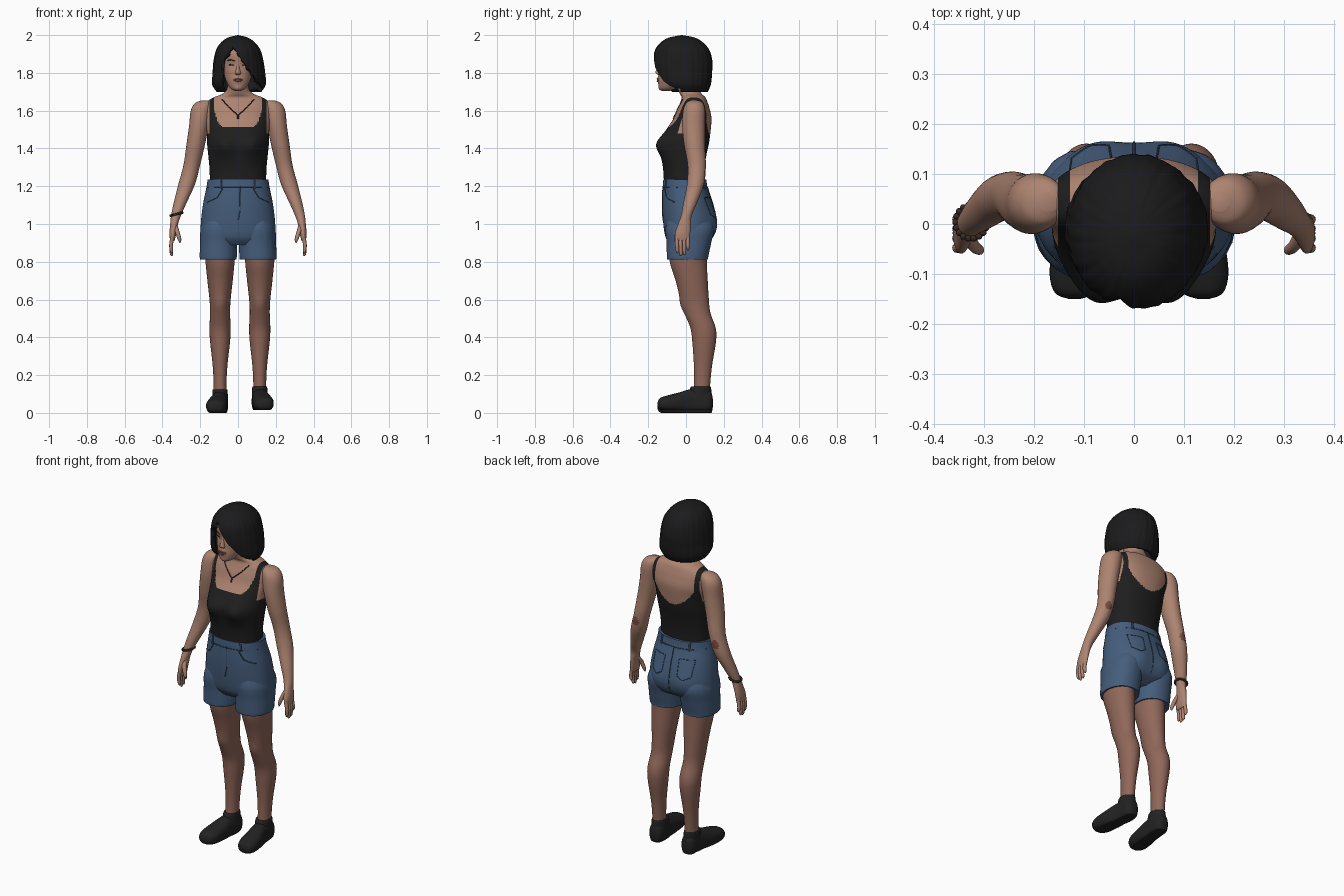
import bpy, bmesh, math
from mathutils import Vector
from mathutils.bvhtree import BVHTree

cube = bpy.data.objects.get("Cube")
if cube:
    bpy.data.objects.remove(cube)


def material(name, color):
    m = bpy.data.materials.new(name)
    m.diffuse_color = (*color, 1)
    m.use_nodes = True
    bsdf = m.node_tree.nodes["Principled BSDF"]
    bsdf.inputs["Base Color"].default_value = (*color, 1)
    bsdf.inputs["Roughness"].default_value = 0.8
    return m


SKIN = material("skin", (0.42, 0.23, 0.165))
LEG_SKIN = material("leg_skin", (0.28, 0.135, 0.1))
ELBOW = material("elbow_red", (0.2, 0.075, 0.055))
BLACK = material("black_cloth", (0.013, 0.013, 0.013))
HAIR = material("black_hair", (0.011, 0.011, 0.012))
DENIM = material("denim", (0.06, 0.11, 0.2))
SEAM = material("denim_seam", (0.03, 0.055, 0.105))
SHOE = material("shoe_black", (0.016, 0.016, 0.016))
LIPS = material("lips", (0.27, 0.1, 0.085))
DARK = material("dark_brown", (0.04, 0.022, 0.016))


def spline(keys, sub):
    """Smooth path through key rings (Catmull-Rom)."""
    k = [Vector(v) for v in keys]
    k = [k[0]] + k + [k[-1]]
    out = []
    for a, b, c, d in zip(k, k[1:], k[2:], k[3:]):
        for i in range(sub):
            t = i / sub
            out.append(0.5 * (2 * b + (c - a) * t + (2 * a - 5 * b + 4 * c - d) * t**2
                              + (3 * b - a - 3 * c + d) * t**3))
    return out + [k[-1]]


def finish(name, bm, mats):
    me = bpy.data.meshes.new(name)
    bm.to_mesh(me)
    bm.free()
    for m in mats:
        me.materials.append(m)
    for p in me.polygons:
        p.use_smooth = True
    me.set_sharp_from_angle(angle=math.radians(50))
    ob = bpy.data.objects.new(name, me)
    bpy.context.collection.objects.link(ob)
    return ob


def loft(name, keys, mats, segs=32, sub=6, power=1.0, along_y=False, floor=None,
         bumps=(), ripple=0.0, cuts=(), rule=None):
    """Skin rings (x, y, z, rx, ry); rings lie flat, or upright with along_y."""
    bm = bmesh.new()
    rings = []
    for x, y, z, rx, ry in spline(keys, sub):
        ring = []
        for i in range(segs):
            a = math.tau * i / segs
            c, s = math.cos(a), math.sin(a)
            r = 1 + ripple * (math.sin(17 * a + 9 * z) + math.sin(29 * a - 14 * z))
            u = max(rx, 0.001) * r * math.copysign(abs(c)**power, c)
            v = max(ry, 0.001) * r * math.copysign(abs(s)**power, s)
            p = Vector((x + u, y, z + v)) if along_y else Vector((x + u, y + v, z))
            for centre, size, push in bumps:
                p += Vector(push) * math.exp(-((p - Vector(centre)).length / size)**2)
            if floor is not None:
                p.z = max(p.z, floor)
            ring.append(bm.verts.new(p))
        rings.append(ring)
    for a, b in zip(rings, rings[1:]):
        for i in range(segs):
            j = (i + 1) % segs
            bm.faces.new((a[i], a[j], b[j], b[i]))
    bm.faces.new(rings[0])
    bm.faces.new(rings[-1])
    bmesh.ops.recalc_face_normals(bm, faces=bm.faces)
    for co, no in cuts:
        bmesh.ops.bisect_plane(bm, geom=bm.verts[:] + bm.edges[:] + bm.faces[:],
                               plane_co=co, plane_no=no)
    if rule:
        gone = []
        for f in bm.faces:
            k = rule(f.calc_center_median())
            if k < 0:
                gone.append(f)
            else:
                f.material_index = k
        bmesh.ops.delete(bm, geom=gone, context="FACES")
    return finish(name, bm, mats)


def blob(name, loc, size, mat, tilt=0.0):
    bm = bmesh.new()
    bmesh.ops.create_uvsphere(bm, u_segments=16, v_segments=10, radius=1)
    ob = finish(name, bm, [mat])
    ob.location, ob.scale, ob.rotation_euler = loc, size, (0, tilt, 0)
    return ob


def surface(ob):
    return BVHTree.FromPolygons([v.co for v in ob.data.vertices],
                                [p.vertices[:] for p in ob.data.polygons])


def drape(name, tree, pts, side, radius, mat):
    """Thin cord laid on a surface, from x/z points; side -1 front, 1 back."""
    path = []
    for (x0, z0), (x1, z1) in zip(pts, pts[1:]):
        for i in range(9):
            t = i / 8
            hit = tree.ray_cast(Vector((x0 + (x1 - x0) * t, side, z0 + (z1 - z0) * t)),
                                Vector((0, -side, 0)))[0]
            if hit:
                path.append(hit)
    cu = bpy.data.curves.new(name, "CURVE")
    cu.dimensions, cu.bevel_depth, cu.bevel_resolution = "3D", radius, 1
    sp = cu.splines.new("POLY")
    sp.points.add(len(path) - 1)
    for p, co in zip(sp.points, path):
        p.co = (*co, 1)
    cu.materials.append(mat)
    bpy.context.collection.objects.link(bpy.data.objects.new(name, cu))


# Torso, neck and the strapped top
def top_rule(c):
    ax = abs(c.x)
    if c.y < 0.03:
        neckline = 1.515 + 40 * max(0, ax - 0.08)**2
    else:
        neckline = 1.45 + 6 * ax * ax
    inside = c.z > 1.235 and (ax < 0.152 or c.z < 1.48)
    return int(inside and (ax > 0.128 or c.z < neckline))


torso = loft("torso", [
    (0, -.01, 1.18, .15, .105), (0, -.012, 1.28, .15, .108), (0, -.01, 1.36, .157, .117),
    (0, -.003, 1.43, .164, .125), (0, .015, 1.5, .166, .116), (0, .035, 1.56, .175, .1),
    (0, .04, 1.61, .178, .085), (0, .042, 1.645, .165, .072), (0, .04, 1.67, .13, .063),
    (0, .025, 1.69, .08, .058), (0, .01, 1.72, .057, .055), (0, -.01, 1.78, .052, .05)],
    [SKIN, BLACK], segs=144, sub=10, power=0.9,
    bumps=[((s * .08, -.12, 1.42), .065, (0, -.038, 0)) for s in (1, -1)],
    cuts=[((0, 0, 1.235), (0, 0, 1))] + [((x, 0, 0), (1, 0, 0))
                                         for x in (-.152, -.128, .128, .152)],
    rule=top_rule)
skin_tree = surface(torso)
drape("necklace", skin_tree, [(-.085, 1.66), (-.05, 1.62), (0, 1.575), (.05, 1.62),
                              (.085, 1.66)], -1, .003, DARK)
drape("pendant", skin_tree, [(0, 1.575), (0, 1.555)], -1, .005, DARK)

# Head and face
head = loft("head", [
    (0, -.105, 1.705, .018, .02), (0, -.097, 1.718, .04, .043), (0, -.08, 1.75, .06, .065),
    (0, -.065, 1.79, .073, .079), (0, -.05, 1.85, .081, .095), (0, -.045, 1.91, .078, .1),
    (0, -.03, 1.96, .055, .07), (0, -.03, 1.975, .01, .01)], [SKIN], segs=48,
    bumps=[((s * .033, -.14, 1.842), .018, (0, .008, 0)) for s in (1, -1)]
    + [((0, -.15, 1.765), .02, (0, -.008, 0)), ((0, -.13, 1.715), .02, (0, -.006, 0))])
loft("nose", [(0, -.13, 1.785, .008, .008), (0, -.143, 1.795, .016, .014),
              (0, -.146, 1.806, .013, .015), (0, -.14, 1.83, .008, .01),
              (0, -.135, 1.855, .006, .006)], [SKIN], segs=16)
face = surface(head)
drape("upper_lip", face, [(-.022, 1.764), (0, 1.769), (.022, 1.764)], -1, .004, LIPS)
drape("lower_lip", face, [(-.016, 1.76), (0, 1.756), (.016, 1.76)], -1, .0045, LIPS)
for s, side in ((1, "left"), (-1, "right")):
    drape(side + "_eye", face, [(s * .022, 1.841), (s * .046, 1.843)], -1, .004, DARK)
    drape(side + "_brow", face, [(s * .017, 1.862), (s * .04, 1.87), (s * .056, 1.864)],
          -1, .003, DARK)


# Bobbed hair with a side-swept fringe
def hair_rule(c):
    opening = (c.y < -.03 and c.x > -.085 and c.x < -.03 + (1.94 - c.z) * .72
               and c.z < 1.94 + (c.x + .03) * 1.45)
    return -1 if opening or c.z < 1.701 else 0


hair = loft("hair", [
    (.005, 0, 1.7, .118, .115), (.005, -.008, 1.74, .142, .14), (.005, -.014, 1.8, .139, .152),
    (.003, -.016, 1.86, .132, .155), (.002, -.02, 1.92, .117, .143),
    (0, -.022, 1.96, .09, .112), (0, -.022, 1.986, .054, .07), (0, -.022, 2, .002, .002)],
    [HAIR], segs=128, sub=8, ripple=.006,
    cuts=[((-.03, 0, 1.94), (1, 0, .72)), ((-.085, 0, 0), (1, 0, 0)),
          ((0, -.03, 0), (0, 1, 0)), ((-.03, 0, 1.94), (-1.45, 0, 1))],
    rule=hair_rule)
thick = hair.modifiers.new("thickness", "SOLIDIFY")
thick.thickness, thick.offset = .025, -1

# Denim shorts
hips = loft("shorts_hips", [
    (0, 0, .89, .15, .08), (0, .014, .93, .195, .122), (0, .016, 1, .197, .136),
    (0, .008, 1.1, .186, .134), (0, -.004, 1.19, .168, .119), (0, -.006, 1.235, .161, .114)],
    [DENIM], segs=96, sub=8, power=.92,
    bumps=[((s * .085, .14, 1), .075, (0, .02, 0)) for s in (1, -1)])
denim = surface(hips)
drape("fly_seam", denim, [(.01, 1.2), (.012, 1.07), (0, 1.02)], -1, .0025, SEAM)
drape("back_seam", denim, [(0, 1.19), (0, .93)], 1, .003, SEAM)
for side in (-1, 1):
    drape("waist_seam", denim, [(-.16, 1.193), (.16, 1.193)], side, .0025, SEAM)
    for x in (-.09, .09):
        drape("belt_loop", denim, [(x, 1.232), (x, 1.185)], side, .006, SEAM)
for s in (1, -1):
    drape("front_pocket", denim, [(s * .08, 1.19), (s * .11, 1.14), (s * .165, 1.115)],
          -1, .0025, SEAM)
    drape("back_pocket", denim, [(s * .045, 1.14), (s * .05, 1.05), (s * .085, 1.03),
                                 (s * .125, 1.05), (s * .13, 1.14), (s * .045, 1.14)],
          1, .002, SEAM)

for s, side in ((1, "left"), (-1, "right")):
    # Shorts leg with a rolled hem
    loft(side + "_shorts_leg", [
        (s * .105, .008, .812, .096, .108), (s * .105, .008, .83, .098, .11),
        (s * .103, .015, .9, .098, .118), (s * .1, .02, .98, .096, .128),
        (s * .09, .015, 1.06, .07, .1)], [DENIM], segs=48, power=.92, ripple=.004)

    # Bare leg
    lx = .115 if s > 0 else -.095
    loft(side + "_leg", [
        (lx, .01, .9, .085, .1), (lx, .012, .8, .077, .098), (lx, .03, .7, .067, .085),
        (lx, .046, .6, .056, .075), (lx, .06, .53, .053, .069), (lx, .09, .45, .056, .067),
        (lx, .096, .38, .053, .063), (lx, .09, .25, .039, .048), (lx, .085, .15, .034, .043),
        (lx, .08, .07, .036, .045)], [LEG_SKIN], segs=40,
        bumps=[((lx, -.02, .575), .04, (0, -.008, 0))])

    # Slip-on shoe: foot and collar
    base = .015 if s > 0 else 0
    shoe = loft(side + "_shoe", [
        (s * .024, -.15, .03, .012, .012), (s * .023, -.138, .033, .04, .03),
        (s * .02, -.1, .035, .054, .042), (s * .014, -.04, .04, .053, .052),
        (s * .006, .02, .045, .045, .065), (0, .07, .045, .043, .068),
        (0, .115, .045, .04, .062), (0, .135, .045, .028, .045),
        (0, .142, .045, .01, .015)], [SHOE], segs=40, power=.85, along_y=True, floor=0)
    shoe.location = (lx, 0, base)
    loft(side + "_shoe_collar", [
        (lx, .07, .05 + base, .042, .066), (lx, .075, .09 + base, .041, .06),
        (lx, .078, .122 + base, .039, .053), (lx, .079, .124 + base, .03, .04)],
        [SHOE], segs=40)

    # Arm running into the palm
    elbow = Vector((s * .262, .105, 1.27))
    loft(side + "_arm", [
        (s * .17, .045, 1.655, .02, .02), (s * .182, .045, 1.64, .045, .045),
        (s * .195, .043, 1.6, .055, .058), (s * .207, .04, 1.52, .052, .06),
        (s * .224, .045, 1.42, .049, .055), (s * .245, .057, 1.31, .044, .048),
        (s * .272, .05, 1.21, .044, .045), (s * .307, .022, 1.11, .034, .036),
        (s * .328, .002, 1.045, .026, .028), (s * .338, -.008, 1, .021, .034),
        (s * .345, -.018, .95, .018, .04), (s * .347, -.02, .915, .012, .037),
        (s * .347, -.02, .908, .004, .02)], [SKIN, ELBOW], segs=40, sub=8,
        rule=lambda c: int((c - elbow).length < .024))

    # Fingers and thumb
    for i, tip in enumerate((.845, .83, .835, .86)):
        y = -.048 + i * .019
        loft(side + "_finger", [
            (s * .347, y, .935, .01, .01), (s * .354, y, .89, .01, .01),
            (s * .352, y + .002, tip + .012, .0085, .0085),
            (s * .35, y + .002, tip, .002, .002)], [SKIN], segs=12)
    loft(side + "_thumb", [
        (s * .335, -.02, .995, .014, .016), (s * .322, -.042, .96, .012, .013),
        (s * .31, -.052, .92, .01, .01), (s * .307, -.054, .9, .002, .002)], [SKIN], segs=12)

# Beaded bracelet on the right wrist
for i in range(18):
    a = math.tau * i / 18
    blob("bracelet_bead", (-.326 + .031 * math.cos(a), .004 + .033 * math.sin(a),
                           1.052 + .008 * math.cos(a)), (.007, .007, .007), DARK)
